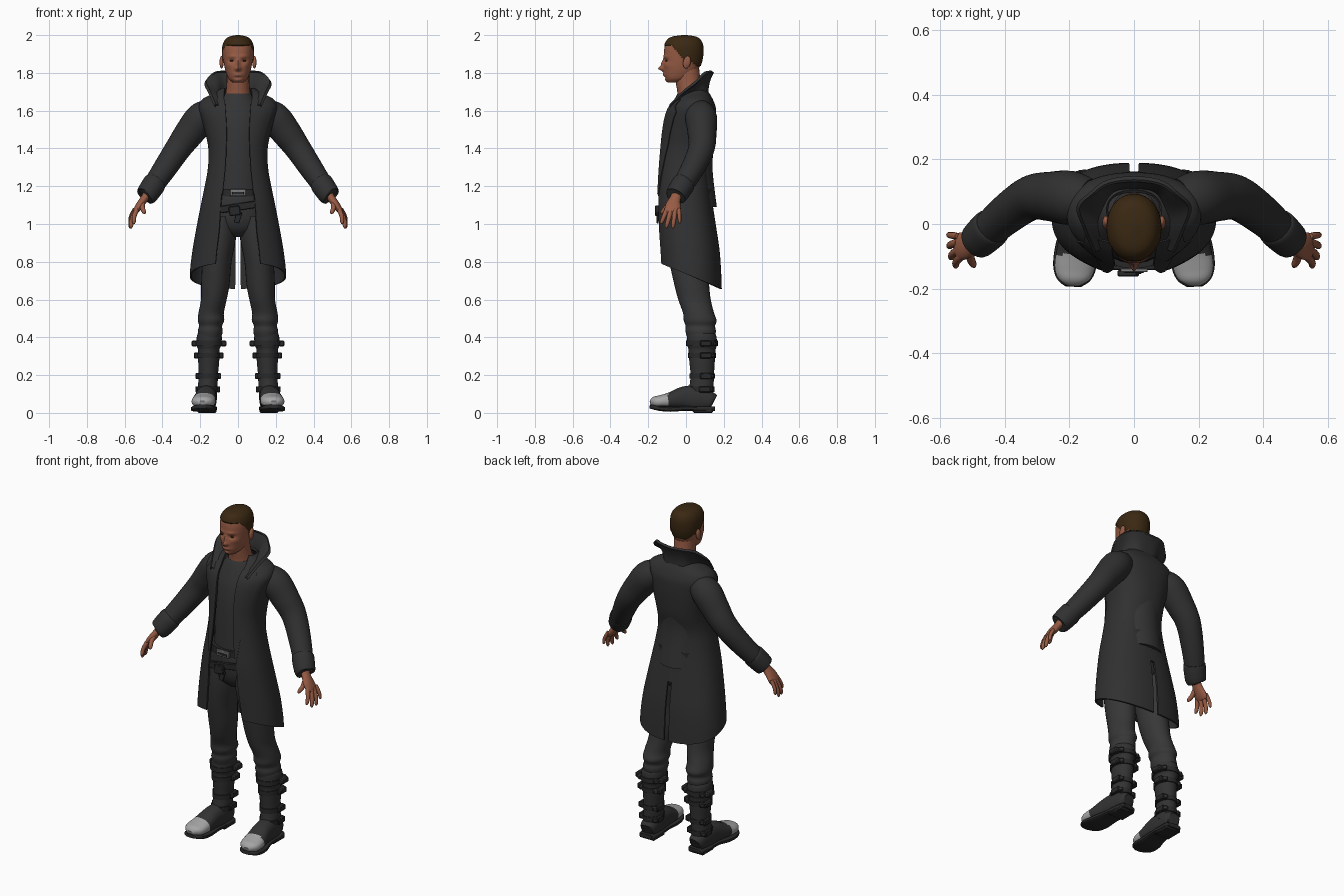
import bpy, bmesh, math
from mathutils import Vector, Matrix

if "Cube" in bpy.data.objects:
    bpy.data.objects.remove(bpy.data.objects["Cube"])


def colour(name, r, g, b):
    m = bpy.data.materials.new(name)
    m.diffuse_color = (r, g, b, 1)
    m.use_nodes = True
    m.node_tree.nodes["Principled BSDF"].inputs["Base Color"].default_value = m.diffuse_color
    return m


COAT = colour("coat_black", .03, .03, .031)
SHIRT = colour("shirt_charcoal", .034, .034, .035)
CLOTH = colour("trouser_grey", .038, .038, .039)
BOOT = colour("boot_leather", .032, .032, .033)
STRAP = colour("strap_black", .022, .022, .023)
STEEL = colour("toe_steel", .38, .38, .38)
METAL = colour("buckle_metal", .2, .2, .2)
SKIN = colour("skin", .31, .105, .058)
HAIR = colour("hair_brown", .042, .021, .006)
EYE = colour("eye_dark", .03, .015, .01)


def finish(name, bm, mats):
    bmesh.ops.recalc_face_normals(bm, faces=bm.faces[:])
    me = bpy.data.meshes.new(name)
    bm.to_mesh(me)
    bm.free()
    ob = bpy.data.objects.new(name, me)
    bpy.context.collection.objects.link(ob)
    for m in mats:
        me.materials.append(m)
    bpy.ops.object.select_all(action='DESELECT')
    ob.select_set(True)
    bpy.context.view_layer.objects.active = ob
    bpy.ops.object.shade_smooth_by_angle(angle=math.radians(40))
    return ob


def smooth(rows, n=6):
    """Catmull-Rom through rows of numbers."""
    out = []
    for i in range(len(rows) - 1):
        a, b, c, d = (rows[min(max(i + k, 0), len(rows) - 1)] for k in (-1, 0, 1, 2))
        for j in range(n):
            t = j / n
            out.append([.5 * (2 * q + (r - p) * t + (2 * p - 5 * q + 4 * r - s) * t * t
                              + (3 * q - p - 3 * r + s) * t ** 3) for p, q, r, s in zip(a, b, c, d)])
    return out + [list(rows[-1])]


def lookup(table, t):
    """Linear lookup on the first column (ascending)."""
    if t <= table[0][0]:
        return table[0][1:]
    for a, b in zip(table, table[1:]):
        if t <= b[0]:
            f = (t - a[0]) / max(b[0] - a[0], 1e-9)
            return [p + (q - p) * f for p, q in zip(a[1:], b[1:])]
    return table[-1][1:]


def grid(name, rows, mats, closed=False, thick=0, skip=None, paint=None):
    bm = bmesh.new()
    vs = [[bm.verts.new(p) for p in r] for r in rows]
    n = len(rows[0])
    for i in range(len(rows) - 1):
        for j in range(n if closed else n - 1):
            k = (j + 1) % n
            q = [vs[i][j], vs[i][k], vs[i + 1][k], vs[i + 1][j]]
            if skip and skip(j, q[0].co):
                continue
            f = bm.faces.new(q)
            if paint:
                f.material_index = paint(f.calc_center_median())
    if closed:
        for r in (vs[0], vs[-1]):
            f = bm.faces.new(r)
            if paint:
                f.material_index = paint(f.calc_center_median())
    if thick:
        bmesh.ops.recalc_face_normals(bm, faces=bm.faces[:])
        bmesh.ops.solidify(bm, geom=bm.faces[:], thickness=thick)
    return finish(name, bm, mats)


def tube(name, pts, mats, seg=24, p=2.0, flat=False, side=(1, 0, 0), n=6, deform=None, paint=None):
    """Loft along points (x, y, z, radius along side, other radius)."""
    pts = smooth(pts, n)
    rows = []
    for i, q in enumerate(pts):
        c = Vector(q[:3])
        t = Vector(pts[min(i + 1, len(pts) - 1)][:3]) - Vector(pts[max(i - 1, 0)][:3])
        t = Vector((0, 0, 1)) if flat else t.normalized()
        s = Vector(side)
        s = (s - t * s.dot(t)).normalized()
        b = t.cross(s)
        ring = []
        for k in range(seg):
            a = 2 * math.pi * k / seg
            ca, sa = math.cos(a), math.sin(a)
            v = c + s * q[3] * math.copysign(abs(ca) ** (2 / p), ca) + b * q[4] * math.copysign(abs(sa) ** (2 / p), sa)
            ring.append(deform(v) if deform else v)
        rows.append(ring)
    return grid(name, rows, mats, closed=True, paint=paint)


def box(name, c, size, mat, rot=0, axis='Y'):
    bm = bmesh.new()
    m = Matrix.Translation(c) @ Matrix.Rotation(rot, 4, axis) @ Matrix.Diagonal((*size, 1))
    bmesh.ops.create_cube(bm, size=1, matrix=m)
    bmesh.ops.bevel(bm, geom=bm.edges[:], offset=min(size) * .2, segments=1, affect='EDGES')
    return finish(name, bm, [mat])


def ball(name, c, size, mat, rot=0):
    bm = bmesh.new()
    m = Matrix.Translation(c) @ Matrix.Rotation(rot, 4, 'X') @ Matrix.Diagonal((*size, 1))
    bmesh.ops.create_uvsphere(bm, u_segments=16, v_segments=10, radius=1, matrix=m)
    return finish(name, bm, [mat])


def mirror(pts, s):
    return [(q[0] * s, *q[1:]) for q in pts]


# Head: face features pushed out of a loft, hair raised by a hairline rule
HAIRLINE = [(-.13, 1.943), (-.075, 1.946), (-.05, 1.915), (-.025, 1.885), (-.01, 1.86), (.03, 1.86), (.05, 1.84), (.1, 1.83)]


def is_hair(v):
    return v.z > lookup(HAIRLINE, v.y)[0]


def face(v):
    def g(x0, z0, sx, sz):
        return math.exp(-((abs(v.x) - x0) / sx) ** 2 - ((v.z - z0) / sz) ** 2)
    if v.y < -.04:
        v.y -= (.024 * g(0, 1.822, .014, .012) + .013 * g(0, 1.847, .010, .024) + .005 * g(.03, 1.887, .025, .009)
                - .009 * g(.033, 1.865, .017, .010) + .007 * g(0, 1.79, .024, .009) + .004 * g(0, 1.76, .02, .01)
                + .004 * g(.048, 1.838, .02, .014) - .004 * g(0, 1.774, .02, .006))
    if is_hair(v):
        v += (v - Vector((0, -.01, 1.9))).normalized() * .004
    return v


SKULL = [(1.748, -.095, -.03, .026), (1.768, -.11, .02, .049), (1.80, -.117, .055, .063), (1.84, -.119, .075, .073),
         (1.88, -.117, .086, .079), (1.92, -.116, .089, .081), (1.95, -.11, .086, .077), (1.975, -.095, .073, .064),
         (1.989, -.07, .05, .043), (1.996, -.02, .005, .008)]
tube("head", [(0, (f + b) / 2, z, w, (b - f) / 2) for z, f, b, w in SKULL], [SKIN, HAIR], seg=80, p=2.15,
     flat=True, n=8, deform=face, paint=lambda c: int(is_hair(c)))
tube("neck", [(0, .03, 1.62, .075, .075), (0, .025, 1.69, .066, .07), (0, .012, 1.75, .06, .066), (0, .005, 1.82, .06, .065)], [SKIN], flat=True)
for s in (-1, 1):
    ball("ear", (s * .087, .005, 1.856), (.011, .02, .034), SKIN, -.2)
    ball("eye", (s * .033, -.1035, 1.864), (.012, .006, .0045), EYE)

# Shirt and trousers
tube("shirt", [(0, .02, 1.09, .14, .143), (0, .01, 1.3, .135, .13), (0, .02, 1.45, .14, .132), (0, .025, 1.55, .14, .122),
               (0, .03, 1.62, .12, .105), (0, .03, 1.665, .09, .088), (0, .03, 1.69, .07, .075)], [SHIRT], flat=True, seg=40)
tube("hips", [(0, .02, .93, .06, .07), (0, .015, .97, .13, .11), (0, .01, 1.03, .165, .13), (0, .005, 1.12, .155, .137),
              (0, .005, 1.15, .15, .136)], [CLOTH], flat=True, seg=40)
LEG = [(.088, .005, 1.04, .08, .12), (.098, .008, .93, .088, .115), (.112, .012, .8, .078, .1), (.12, .03, .68, .075, .092),
       (.128, .045, .6, .068, .086), (.142, .066, .53, .067, .082), (.143, .075, .49, .07, .087), (.145, .076, .46, .061, .078),
       (.147, .078, .43, .066, .08), (.15, .08, .38, .055, .068)]
SHAFT = [(.15, .078, .425, .06, .073), (.152, .083, .405, .066, .078), (.154, .085, .36, .066, .079), (.155, .085, .335, .057, .072),
         (.155, .085, .28, .056, .068), (.157, .086, .2, .051, .062), (.16, .082, .14, .052, .064), (.162, .075, .08, .05, .066)]
FOOT = [(.161, .145, .06, .03, .035), (.162, .13, .065, .046, .048), (.165, .06, .075, .053, .068), (.17, -.01, .078, .055, .062),
        (.178, -.08, .066, .061, .044), (.184, -.135, .06, .062, .034), (.187, -.168, .056, .05, .029), (.188, -.188, .05, .022, .014)]
SOLE = [(.161, .15, .022, .035, .012), (.162, .135, .022, .05, .013), (.166, .05, .023, .056, .013), (.17, -.01, .024, .057, .013),
        (.179, -.08, .02, .066, .014), (.184, -.135, .023, .066, .013), (.187, -.172, .03, .052, .012), (.188, -.192, .034, .026, .01)]
SHAFT_Z = sorted((q[2], q[0], q[1], q[3], q[4]) for q in SHAFT)
for s in (-1, 1):
    tube("trouser_leg", mirror(LEG, s), [CLOTH], flat=True, seg=28)
    tube("boot_shaft", mirror(SHAFT, s), [BOOT], flat=True, seg=28)
    tube("boot_foot", mirror(FOOT, s), [BOOT, STEEL], seg=28, p=2.3, paint=lambda c: int(c.y < -.095 and c.z > .04))
    tube("boot_sole", mirror(SOLE, s), [STRAP], p=4)
    box("boot_heel", (s * .164, .09, .014), (.1, .105, .028), STRAP)
    # Straps with buckles standing off both sides of the shaft
    for z, out in ((.368, .022), (.304, .018), (.195, .012), (.125, .01)):
        x, y, rx, ry = lookup(SHAFT_Z, z)
        tube("boot_strap", [(s * x, y, z + h, rx + .005, ry + .005) for h in (-.014, .014)], [STRAP], flat=True, n=1, seg=28)
        for k in (-1, 1):
            box("strap_buckle", (s * x + k * (rx + out / 2), y + .02, z), (out + .008, .062, .032), STRAP)
            box("strap_tab", (s * x + k * (rx * .75 + .006), y + ry * .75, z), (.028, .022, .024), BOOT, k * -.7, 'Z')

# Belts
tube("belt", [(0, .005, z, .156, .143) for z in (1.145, 1.185)], [STRAP], flat=True, n=1, seg=40)
box("belt_buckle", (0, -.143, 1.166), (.085, .012, .036), METAL)
box("buckle_slot", (0, -.148, 1.163), (.062, .006, .014), STRAP)
box("low_belt", (.0, -.134, 1.09), (.2, .016, .038), STRAP, -.15)
box("low_belt_buckle", (-.018, -.152, 1.07), (.06, .022, .05), STRAP, -.15)
box("belt_tail", (.0, -.15, 1.035), (.03, .01, .06), STRAP, .3)

# Coat body: open front sheet from z, half width, front y, back y, opening half width
P = 2.3
COAT_T = smooth([(.64, .258, -.135, .19, .128), (.75, .254, -.142, .186, .122), (.86, .241, -.148, .178, .113), (.97, .222, -.154, .162, .1),
                 (1.1, .197, -.158, .142, .092), (1.2, .176, -.153, .13, .082), (1.3, .159, -.146, .126, .072), (1.4, .157, -.137, .148, .067),
                 (1.5, .178, -.124, .158, .065), (1.57, .198, -.11, .16, .068), (1.62, .208, -.09, .157, .071), (1.66, .19, -.055, .142, .074),
                 (1.69, .135, -.035, .125, .075), (1.72, .085, -.02, .105, .07)], 5)


def coat_angle(z):
    w, f, b, o = lookup(COAT_T, z)
    return math.asin(min(o / w, .9) ** (P / 2))


def coat_point(u, z):
    w, f, b, o = lookup(COAT_T, z)
    a0 = coat_angle(z)
    a = a0 + (2 * math.pi - 2 * a0) * u
    sa, ca = math.sin(a), math.cos(a)
    return Vector((w * math.copysign(abs(sa) ** (2 / P), sa),
                   (f + b) / 2 - (b - f) / 2 * math.copysign(abs(ca) ** (2 / P), ca), z))


def coat_front(x, z):
    w, f, b, o = lookup(COAT_T, z)
    return (f + b) / 2 - (b - f) / 2 * (1 - min(abs(x) / w, .98) ** P) ** (1 / P)


COLS, ROWS = 72, 64
body = []
for i in range(ROWS + 1):
    t = (i / ROWS) ** 1.35
    body.append([coat_point(j / (COLS - 1), 1.72 + (.735 - .42 * coat_point(j / (COLS - 1), .76).y - 1.72) * t)
                 for j in range(COLS)])
grid("coat_body", body, [COAT], thick=.01, skip=lambda j, c: j == COLS // 2 - 1 and c.z < 1.0)

# Collar: base edge and flared top edge, mirrored through the back centre
BASE = [(0, .108, 1.69), (.06, .1, 1.69), (.09, .05, 1.69), (.092, 0, 1.675), (.085, -.05, 1.645), (.075, -.085, 1.61)]
TOP = [(0, .137, 1.808), (.08, .126, 1.81), (.13, .092, 1.80), (.168, .05, 1.757), (.148, -.015, 1.705), (.118, -.085, 1.635)]


def both_halves(edge):
    return [Vector(q) for q in smooth(mirror(edge[:0:-1], -1) + edge, 5)]


lo, hi = both_halves(BASE), both_halves(TOP)
grid("collar", [[a.lerp(b, t) - Vector((a.x, a.y, 0)) * .35 * t * (1 - t) for a, b in zip(lo, hi)]
                for t in (0, .25, .5, .75, 1)], [COAT], thick=.012)
grid("collar_rim", [[b + Vector((b.x * k, b.y * k, h)) for b in hi] for k, h in ((0, .002), (.06, -.012))], [COAT], thick=.008)

LAPEL = [(1.15, .095), (1.25, .104), (1.38, .118), (1.48, .14), (1.56, .165), (1.605, .182), (1.615, .16), (1.66, .15)]
SLEEVE = [(.14, .07, 1.595, .07, .07), (.195, .08, 1.56, .084, .084), (.255, .085, 1.485, .079, .077), (.32, .08, 1.395, .069, .069),
          (.4, .025, 1.275, .061, .061), (.482, -.05, 1.155, .051, .051)]
CUFF = [(.438, -.008, 1.22, .057, .057), (.445, -.015, 1.21, .062, .062), (.482, -.05, 1.155, .058, .058), (.488, -.055, 1.147, .05, .05)]
PALM = [(.472, -.04, 1.17, .03, .024), (.495, -.057, 1.135, .029, .021), (.52, -.068, 1.1, .04, .02), (.54, -.07, 1.07, .043, .016),
        (.546, -.071, 1.055, .034, .01)]
FINGERS = [("index_finger", (.536, -.102, 1.075), (.55, -.133, 1.0), .0115), ("middle_finger", (.543, -.081, 1.068), (.565, -.106, .978), .012),
           ("ring_finger", (.547, -.058, 1.068), (.571, -.07, .977), .0115), ("little_finger", (.548, -.037, 1.075), (.573, -.033, 1.003), .01),
           ("thumb", (.505, -.075, 1.12), (.493, -.133, 1.055), .013)]
for s in (-1, 1):
    # Lapels lie on the coat front
    rows = []
    for i in range(31):
        z = 1.16 + .5 * i / 30
        o, l = lookup(COAT_T, z)[3] - .004, lookup(LAPEL, z)[0]
        xs = [o + (max(l, o + .004) - o) * k / 6 for k in range(7)]
        rows.append([Vector((s * x, coat_front(x, z) - .007, z)) for x in xs])
    grid("lapel", rows, [COAT], thick=.008)
    tube("sleeve", mirror(SLEEVE, s), [COAT], seg=28)
    tube("cuff", mirror(CUFF, s), [COAT], seg=28, n=3)
    # Hands
    tube("palm", mirror(PALM, s), [SKIN], side=(0, 1, 0), seg=20)
    for name, a, b, r in FINGERS:
        a, b = Vector(a), Vector(b)
        pts = []
        for t, k in ((-.1, .9), (.1, 1.1), (.5, 1), (.85, .85), (1, .3)):
            q = a.lerp(b, t) + Vector((.007 * math.sin(math.pi * max(t, 0)), 0, 0))
            pts.append((s * q.x, q.y, q.z, r * k, r * k))
        tube(name, pts, [SKIN], side=(0, 1, 0), seg=12, n=4)
